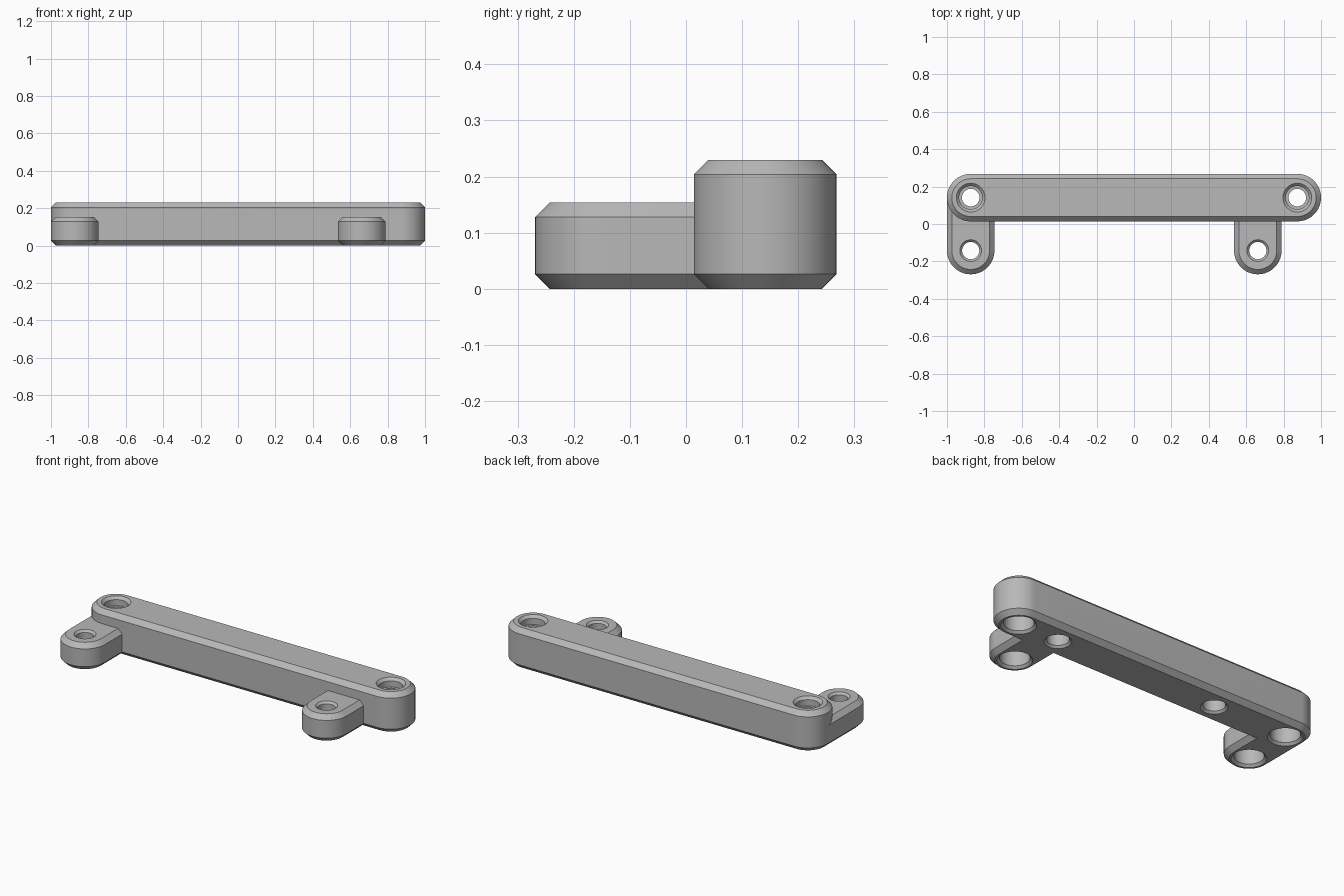
import bpy, bmesh, math

old = bpy.data.objects.get("Cube")
if old:
    bpy.data.objects.remove(old, do_unlink=True)

grey = bpy.data.materials.new("plain grey")
grey.use_nodes = True
grey.diffuse_color = (0.48, 0.48, 0.48, 1)
grey.node_tree.nodes["Principled BSDF"].inputs["Base Color"].default_value = (0.48, 0.48, 0.48, 1)

RADIUS, CHAMFER = 0.127, 0.026
BAR_Y, TAB_Y = 0.141, -0.142
BAR_TOP, TAB_TOP = 0.23, 0.154
END_X = 0.873
TAB_XS = (-END_X, 0.662)


def arc(centre, r, z, start, sweep, steps, closed=False):
    count = steps if closed else steps + 1
    angles = [start + sweep * i / steps for i in range(count)]
    return [(centre[0] + r * math.cos(t), centre[1] + r * math.sin(t), z) for t in angles]


def capsule(a, b, r, z):
    """Outline with round ends about a and b."""
    t = math.atan2(b[1] - a[1], b[0] - a[0])
    q = math.pi / 2
    return arc(b, r, z, t - q, math.pi, 32) + arc(a, r, z, t + q, math.pi, 32)


def loft(name, rings):
    """Solid skinned through equal rings and capped at both ends."""
    bm = bmesh.new()
    loops = [[bm.verts.new(p) for p in ring] for ring in rings]
    n = len(loops[0])
    for low, high in zip(loops, loops[1:]):
        for i in range(n):
            j = (i + 1) % n
            bm.faces.new((low[i], low[j], high[j], high[i]))
    bm.faces.new(loops[0][::-1])
    bm.faces.new(loops[-1])
    bmesh.ops.recalc_face_normals(bm, faces=bm.faces[:])
    mesh = bpy.data.meshes.new(name)
    bm.to_mesh(mesh)
    bm.free()
    mesh.materials.append(grey)
    obj = bpy.data.objects.new(name, mesh)
    bpy.context.collection.objects.link(obj)
    return obj


def block(name, a, b, top):
    """Rounded block with chamfered top and bottom edges."""
    small = RADIUS - CHAMFER
    profile = [(small, 0), (RADIUS, CHAMFER), (RADIUS, top - CHAMFER), (small, top)]
    return loft(name, [capsule(a, b, r, z) for r, z in profile])


def drill(name, x, y, profile):
    """Stepped round cutter."""
    return loft(name, [arc((x, y), r, z, 0, 2 * math.pi, 48, True) for r, z in profile])


def combine(target, tool, operation):
    tool.hide_render = True
    mod = target.modifiers.new(operation, "BOOLEAN")
    mod.operation, mod.solver, mod.object = operation, "EXACT", tool
    bpy.context.view_layer.objects.active = target
    bpy.ops.object.modifier_apply(modifier=mod.name)
    bpy.data.objects.remove(tool, do_unlink=True)


# Main bar with two lower mounting tabs
bracket = block("mounting_bar", (-END_X, BAR_Y), (END_X, BAR_Y), BAR_TOP)
for x in TAB_XS:
    combine(bracket, block("tab", (x, BAR_Y), (x, TAB_Y), TAB_TOP), "UNION")

# Wide bore underneath, shared by all through holes
under = [(0.1, -0.01), (0.077, 0.013), (0.077, 0.1)]

# Through holes at the bar ends, recessed from above
end_hole = under + [(0.047, 0.1), (0.047, 0.18), (0.062, 0.18), (0.062, 0.215), (0.087, 0.24)]
for x in (-END_X, END_X):
    combine(bracket, drill("end_drill", x, BAR_Y, end_hole), "DIFFERENCE")

# Through holes in the tabs
tab_hole = under + [(0.046, 0.1), (0.046, 0.142), (0.068, 0.164)]
for x in TAB_XS:
    combine(bracket, drill("tab_drill", x, TAB_Y, tab_hole), "DIFFERENCE")

# Blind sockets under the bar
socket = [(0.08, -0.01), (0.058, 0.012), (0.058, 0.13)]
for x in (-0.407, 0.617):
    combine(bracket, drill("socket_drill", x, BAR_Y, socket), "DIFFERENCE")

# Smooth rounds, crisp chamfers
bpy.ops.object.select_all(action="DESELECT")
bracket.select_set(True)
bpy.context.view_layer.objects.active = bracket
bpy.ops.object.shade_smooth_by_angle(angle=math.radians(25))
